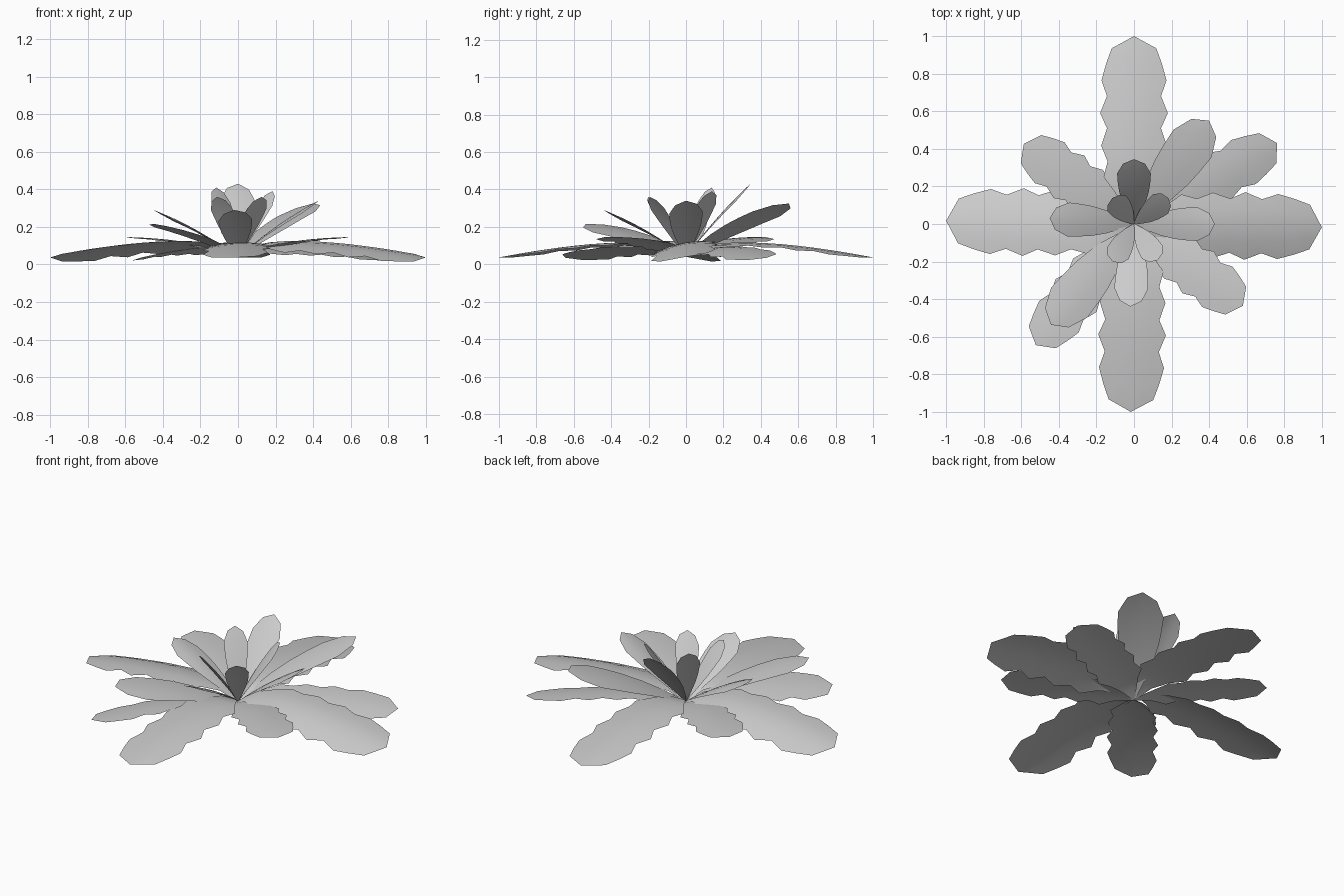
import bpy, bmesh
from math import radians, sin, cos, tan

if "Cube" in bpy.data.objects:
    bpy.data.objects.remove(bpy.data.objects["Cube"])

# Leaf outlines as (distance along leaf, share of half width)
SCALLOPED = [(0, .03), (.083, .3), (.17, .57), (.25, .9), (.333, .78), (.417, .97),
             (.51, .8), (.59, 1), (.68, .8), (.765, .96), (.85, .83), (.935, .66), (1, 0)]
SMOOTH = [(0, .04), (.17, .4), (.33, .68), (.5, .88), (.64, .96), (.78, 1), (.93, .65), (1, 0)]
BASE_Z = 0.04


def leaf(name, angle, length, half_width, tip_z, bump, roll, arch, outline, skew=1.0):
    """One sheet leaf from the centre outwards; roll lifts its left edge."""
    a = radians(angle)
    d, p = (cos(a), sin(a)), (-sin(a), cos(a))
    bm = bmesh.new()
    rows = []
    for t, w in outline:
        k = t ** skew
        z0 = BASE_Z + (tip_z - BASE_Z) * t + bump * 4 * k * (1 - k)
        row = []
        for u in (-1, -.5, 0, .5, 1):
            s = u * w * half_width
            z = z0 + s * tan(radians(roll)) - arch * (u * w) ** 2
            r = t * length
            row.append(bm.verts.new((r * d[0] + s * p[0], r * d[1] + s * p[1], max(z, 0))))
        rows.append(row)
    for r0, r1 in zip(rows, rows[1:]):
        for i in range(4):
            bm.faces.new((r0[i + 1], r0[i], r1[i], r1[i + 1]))
    bmesh.ops.remove_doubles(bm, verts=bm.verts, dist=1e-5)
    bmesh.ops.recalc_face_normals(bm, faces=bm.faces)
    if sum(f.normal.z for f in bm.faces) < 0:
        bmesh.ops.reverse_faces(bm, faces=bm.faces)
    for f in bm.faces:
        f.smooth = True
    me = bpy.data.meshes.new(name)
    bm.to_mesh(me)
    bm.free()
    bpy.context.collection.objects.link(bpy.data.objects.new(name, me))


# Four long ground leaves
for i, (ang, roll) in enumerate([(-1, 10), (90, 2), (179, 10), (-91, 2)]):
    arch = .03 if roll > 5 else .02
    leaf(f"ground_leaf_{i}", ang, 1.0, .18, .037, .078, roll, arch, SCALLOPED, .6)

# Low diagonal leaves
for i, (ang, length) in enumerate([(29.5, .875), (-129, .83)]):
    leaf(f"low_leaf_{i}", ang, length, .14, .035, .045, 10, .012, SCALLOPED, .7)

# Middle diagonal leaves
for i, ang in enumerate([144, -37]):
    leaf(f"middle_leaf_{i}", ang, .725, .14, .145, .03, 3, .01, SCALLOPED, .8)

# Raised diagonal leaves
for i, (ang, length, z) in enumerate([(54, .68, .325), (-129.5, .695, .215)]):
    leaf(f"raised_leaf_{i}", ang, length, .125, z, .025, -6, .01, SMOOTH)

# Upright cross of shorter leaves
for i, (ang, length, z) in enumerate([(0, .43, .34), (90, .345, .43), (176, .45, .29), (-92.5, .44, .29)]):
    leaf(f"upright_leaf_{i}", ang, length, .09, z, .02, 4, .012, SMOOTH)

# Small heart leaves
for i, (ang, length, z) in enumerate([(37, .23, .39), (130, .18, .41), (-119, .23, .36), (-57, .23, .36)]):
    leaf(f"heart_leaf_{i}", ang, length, .065, z, .015, 4, .006, SMOOTH)
